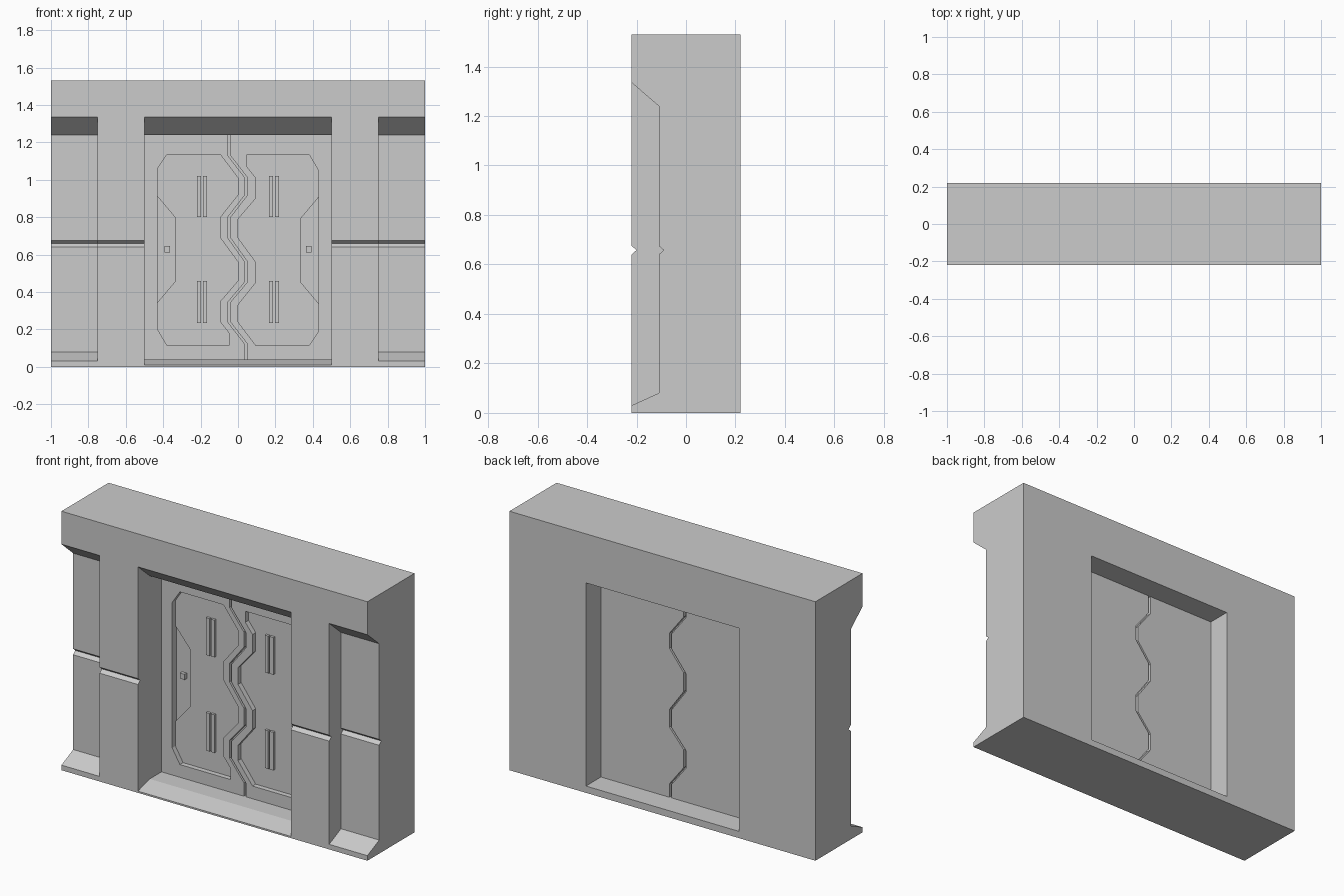
import bpy, bmesh

if "Cube" in bpy.data.objects:
    bpy.data.objects.remove(bpy.data.objects["Cube"])

H, D = 1.53, 0.22            # wall height, half depth
FRONT, BACK = 0.0, 0.08      # door faces


def prism(name, pts, axis, a, b):
    """Extrude a 2D outline along x (points are y,z) or y (points are x,z)."""
    bm = bmesh.new()
    at = (lambda p, t: (t, p[0], p[1])) if axis == 'x' else (lambda p, t: (p[0], t, p[1]))
    lo = [bm.verts.new(at(p, a)) for p in pts]
    hi = [bm.verts.new(at(p, b)) for p in pts]
    bm.faces.new(lo)
    bm.faces.new(hi[::-1])
    n = len(pts)
    for i in range(n):
        j = (i + 1) % n
        bm.faces.new((lo[i], hi[i], hi[j], lo[j]))
    bmesh.ops.recalc_face_normals(bm, faces=bm.faces)
    me = bpy.data.meshes.new(name)
    bm.to_mesh(me)
    bm.free()
    ob = bpy.data.objects.new(name, me)
    bpy.context.scene.collection.objects.link(ob)
    return ob


def cut(target, cutter):
    """Subtract the cutter and remove it."""
    m = target.modifiers.new("cut", 'BOOLEAN')
    m.operation, m.solver, m.object = 'DIFFERENCE', 'EXACT', cutter
    bpy.context.view_layer.objects.active = target
    bpy.ops.object.modifier_apply(modifier=m.name)
    bpy.data.objects.remove(cutter)


def rect(x0, x1, z0, z1):
    return [(x0, z0), (x1, z0), (x1, z1), (x0, z1)]


def turn(pts):
    """Half turn about the door centre: left leaf to right leaf."""
    return [(-x, 1.25 - z) for x, z in pts]


# Wall with a V groove across the pillars
wall = prism("wall", [(-D, 0), (D, 0), (D, H), (-D, H), (-D, .675), (-D + .02, .658), (-D, .64)],
             'x', -1, 1)

# Recessed side bays with sloped top and foot
bay = [(-.3, .03), (-D, .03), (-.11, .08), (-.11, .64), (-.09, .658), (-.11, .675),
       (-.11, 1.24), (-D, 1.335), (-.3, 1.335)]
for a, b in ((-1.1, -.75), (.75, 1.1)):
    cut(wall, prism("bay_cutter", bay, 'x', a, b))

# Doorway with sloped lintel and sill
cut(wall, prism("doorway_cutter", [(-.3, .01), (-D, .01), (-.11, .04), (.3, .04), (.3, 1.24),
                                   (-.11, 1.24), (-D, 1.335), (-.3, 1.335)], 'x', -.5, .5))

# Door slab
door = prism("door", rect(-.5, .5, .04, 1.24), 'y', FRONT, BACK)

# Zigzag seam between the leaves, front and back
seam = [(-.048, 1.3), (-.048, 1.13), (.045, 1.01), (.045, .92), (-.048, .80), (-.048, .69),
        (.045, .56), (.045, .455), (-.048, .345), (-.048, .24), (.045, .12), (.045, 0)]
strip = [(x - .007, z) for x, z in seam] + [(x + .007, z) for x, z in reversed(seam)]
cut(door, prism("seam_cutter", strip, 'y', -.1, FRONT + .03))
cut(door, prism("seam_cutter", strip, 'y', BACK - .03, .2))

# Sunken leaf panels with a deeper side pocket
panel = [(-.43, .20), (-.43, 1.06), (-.38, 1.135), (-.095, 1.135), (0, 1.01), (0, .92),
         (-.095, .80), (-.095, .69), (0, .56), (0, .46), (-.095, .35), (-.095, .24),
         (-.048, .18), (-.048, .115), (-.38, .115)]
pocket = [(-.43, .345), (-.43, .91), (-.333, .795), (-.333, .46)]
for f in (list, turn):
    cut(door, prism("panel_cutter", f(panel), 'y', -.1, FRONT + .03))
    cut(door, prism("pocket_cutter", f(pocket), 'y', -.1, FRONT + .04))

# Paired grip bars and pocket buttons
for s, side in ((-1, "left"), (1, "right")):
    for z0, z1 in ((.235, .46), (.80, 1.02)):
        for x0, x1 in ((.165, .187), (.197, .22)):
            prism(side + "_grip_bar", rect(s * x0, s * x1, z0, z1), 'y', FRONT + .015, FRONT + .031)
    prism(side + "_button", rect(s * .363, s * .393, .612, .645), 'y', FRONT + .02, FRONT + .041)
